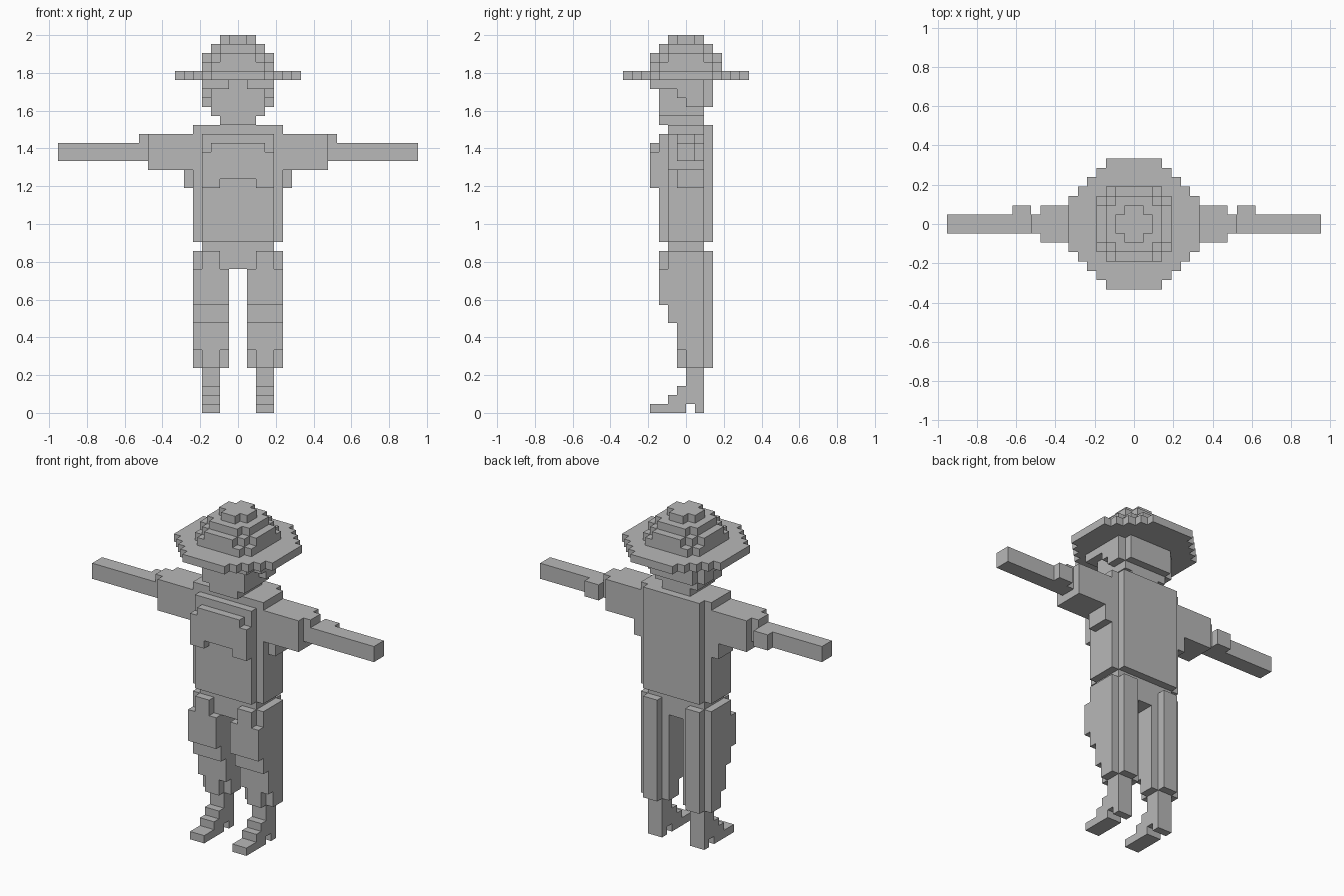
import bpy, bmesh, math
from mathutils import Vector

if "Cube" in bpy.data.objects:
    bpy.data.objects.remove(bpy.data.objects["Cube"])

U = 2 / 42          # one block
parts = {}          # part name -> set of block cells
taken = set()       # every cell already filled

grey = bpy.data.materials.new("plain_grey")
grey.use_nodes = True
tone = (0.48, 0.48, 0.48, 1)
grey.diffuse_color = tone
grey.node_tree.nodes["Principled BSDF"].inputs["Base Color"].default_value = tone


def add(part, cells):
    fresh = set(cells) - taken
    taken.update(fresh)
    parts.setdefault(part, set()).update(fresh)


def block(part, x0, x1, y0, y1, z0, z1):
    add(part, {(x, y, z) for x in range(x0, x1) for y in range(y0, y1) for z in range(z0, z1)})


def disc(part, half, cut, z):
    """One layer of blocks, a square with stepped corners."""
    r = range(-half, half)
    add(part, {(x, y, z) for x in r for y in r
               if abs(x + .5) + abs(y + .5) < 2 * half - cut})


def pair(part, x0, x1, *rest):
    block("left_" + part, x0, x1, *rest)
    block("right_" + part, -x1, -x0, *rest)


# Hat: wide brim and stepped crown
disc("hat_brim", 7, 4, 37)
for half, cut, z in ((4, 1, 38), (4, 2, 39), (3, 1, 40), (2, 1, 41)):
    disc("hat_crown", half, cut, z)

# Head with parted fringe, side hair and neck
block("head", -3, 3, -3, 2, 33, 37)
block("neck", -2, 2, -3, 2, 32, 33)
block("back_hair", -3, 3, 2, 3, 34, 37)
pair("fringe", 1, 4, -4, -3, 36, 37)
pair("side_hair", 3, 4, -3, 2, 36, 37)
for step in range(2):
    pair("side_hair", 3, 4, step - 1, 2, 35 - step, 36 - step)

# Torso with bevelled corners, shoulder yoke and waist
block("torso", -4, 4, -3, 3, 19, 31)
block("torso", -5, 5, -2, 2, 19, 31)
block("shoulder_yoke", -5, 5, -2, 2, 31, 32)
block("shoulder_yoke", -4, 4, 2, 3, 31, 32)
block("waist", -4, 4, -2, 2, 18, 19)

# Raised chest panel
block("chest_panel", -4, 4, -4, -3, 26, 29)
block("chest_panel", -3, 3, -4, -3, 29, 30)
pair("chest_panel_tab", 2, 4, -4, -3, 25, 26)

# Arms held straight out
pair("armpit", 5, 6, -1, 2, 25, 27)
pair("upper_arm", 5, 10, -2, 2, 27, 31)
pair("elbow", 10, 11, -1, 1, 30, 31)
pair("forearm", 10, 20, -1, 1, 28, 30)
pair("elbow_knob", 11, 13, 1, 2, 28, 30)

# Hips and legs
block("crotch", -1, 1, -2, 2, 16, 18)
pair("leg", 1, 5, -2, 2, 10, 18)
pair("leg", 1, 5, -1, 2, 7, 10)
pair("leg", 2, 4, -1, 2, 5, 7)
pair("leg", 1, 5, 0, 2, 5, 7)
pair("leg", 2, 4, 2, 3, 5, 18)
pair("thigh_front", 1, 5, -3, -2, 12, 16)
pair("thigh_front", 2, 4, -3, -2, 16, 18)

# Shins and stepped feet with a raised arch
pair("shin", 2, 4, 0, 2, 1, 5)
pair("heel", 2, 4, 1, 2, 0, 1)
for toe, z in ((-4, 0), (-2, 1), (-1, 2)):
    pair("foot", 2, 4, toe, 0, z, z + 1)

# Turn each part's cells into a mesh of its outer faces
AXES = [Vector(v) for v in ((1, 0, 0), (0, 1, 0), (0, 0, 1))]
for name, cells in parts.items():
    bm = bmesh.new()
    for cell in sorted(cells):
        centre = Vector(cell) + Vector((.5, .5, .5))
        for i, axis in enumerate(AXES):
            a, b = AXES[(i + 1) % 3] / 2, AXES[(i + 2) % 3] / 2
            for side in (1, -1):
                if tuple(int(c) for c in Vector(cell) + axis * side) in taken:
                    continue
                m = centre + axis * side / 2
                ring = [m - a - b, m + a - b, m + a + b, m - a + b][::side]
                bm.faces.new([bm.verts.new(p * U) for p in ring])
    bmesh.ops.remove_doubles(bm, verts=bm.verts, dist=U / 100)
    bmesh.ops.dissolve_limit(bm, angle_limit=math.radians(1), verts=bm.verts, edges=bm.edges)
    mesh = bpy.data.meshes.new(name)
    bm.to_mesh(mesh)
    bm.free()
    mesh.materials.append(grey)
    bpy.context.collection.objects.link(bpy.data.objects.new(name, mesh))
